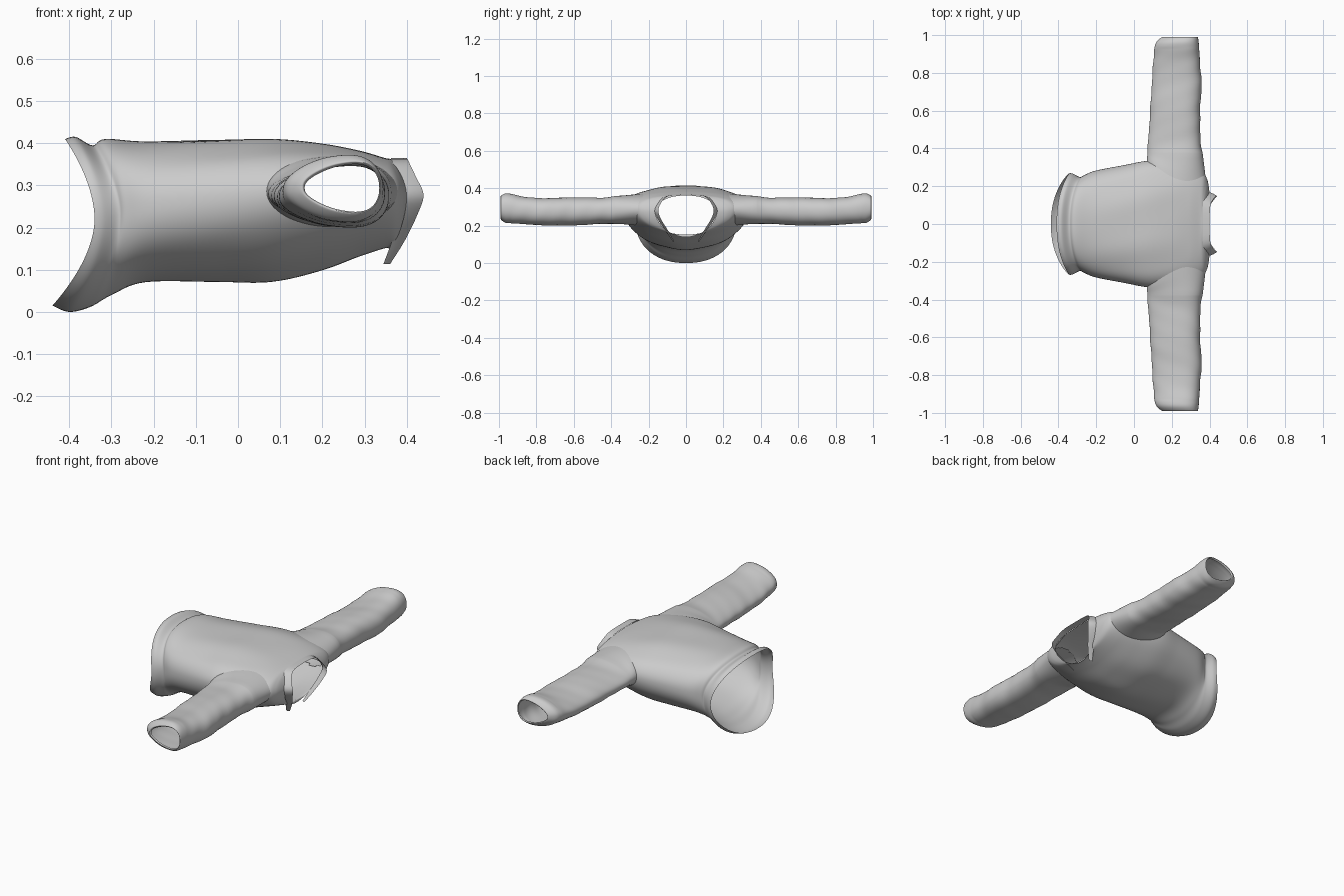
import bpy, bmesh, math
from mathutils import Vector
from mathutils.bvhtree import BVHTree

if "Cube" in bpy.data.objects:
    bpy.data.objects.remove(bpy.data.objects["Cube"])


def spline(rows, steps):
    """Smoothly interpolate a list of equal-length tuples."""
    out, n = [], len(rows)
    for i in range(n - 1):
        a, b, c, d = (rows[max(0, min(n - 1, i + k))] for k in (-1, 0, 1, 2))
        for s in range(steps):
            t = s / steps
            out.append(tuple(
                0.5 * (2 * q + (r - p) * t + (2 * p - 5 * q + 4 * r - u) * t * t
                       + (3 * q - p - 3 * r + u) * t ** 3)
                for p, q, r, u in zip(a, b, c, d)))
    out.append(tuple(rows[-1]))
    return out


def loft(rings, closed=True):
    bm = bmesh.new()
    vs = [[bm.verts.new(p) for p in r] for r in rings]
    n = len(rings[0])
    for a, b in zip(vs, vs[1:]):
        for j in range(n if closed else n - 1):
            k = (j + 1) % n
            bm.faces.new((a[j], a[k], b[k], b[j]))
    bmesh.ops.recalc_face_normals(bm, faces=bm.faces)
    return bm


def finish(bm, name):
    me = bpy.data.meshes.new(name)
    bm.to_mesh(me)
    bm.free()
    for p in me.polygons:
        p.use_smooth = True
    ob = bpy.data.objects.new(name, me)
    bpy.context.collection.objects.link(ob)
    return ob


def power(v, e):
    return math.copysign(abs(v) ** e, v)


# Torso: x at side / top / bottom, half width, top z, bottom z, widest z,
# squareness of the upper and lower half
TORSO = [
    (-.34, -.41, -.44, .270, .410, .015, .22, 2.2, 2.2),
    (-.32, -.385, -.40, .265, .415, .000, .22, 2.3, 2.2),
    (-.285, -.345, -.35, .248, .395, .012, .23, 2.3, 2.2),
    (-.265, -.315, -.30, .258, .410, .040, .24, 2.3, 2.1),
    (-.20, -.22, -.22, .283, .405, .070, .25, 2.3, 2.1),
    (-.05, -.05, -.05, .312, .411, .071, .265, 2.3, 2.0),
    (.08, .08, .08, .335, .413, .071, .28, 2.3, 1.9),
    (.20, .20, .20, .325, .400, .098, .285, 2.5, 1.9),
    (.30, .29, .29, .305, .382, .132, .285, 2.6, 1.9),
    (.365, .345, .345, .272, .366, .150, .285, 2.5, 1.9),
    (.390, .360, .358, .228, .363, .150, .28, 2.2, 1.9),
    (.400, .366, .360, .165, .361, .138, .275, 2.1, 1.8),
]


def torso_ring(row, count=112):
    xs, xt, xb, w, zt, zb, zc, nt, nb = row
    ring = []
    for j in range(count):
        a = 2 * math.pi * j / count
        n = nt if math.sin(a) > 0 else nb
        y = w * power(math.cos(a), 2 / n)
        s = power(math.sin(a), 2 / n)
        z = zc + s * ((zt - zc) if s > 0 else (zc - zb))
        x = xs + ((xt if s > 0 else xb) - xs) * abs(s) ** 1.8
        # soft lengthwise folds in the mid body
        fold = .002 * max(0, 1 - ((xs - .03) / .28) ** 2)
        z -= fold * s * (1 + math.sin(9 * a + 7 * xs))
        ring.append((x, y, z))
    return ring


torso = loft([torso_ring(r) for r in spline(TORSO, 8)])
tree = BVHTree.FromBMesh(torso)

# Armholes cut in the torso
AX, AZ, RX, RZ = .223, .286, .155, .084
cut = [f for f in torso.faces if abs(f.calc_center_median().y) > .12 and
       ((f.calc_center_median().x - AX) / RX) ** 2
       + ((f.calc_center_median().z - AZ) / RZ) ** 2 < .86]
bmesh.ops.delete(torso, geom=cut, context='FACES')
finish(torso, "sweater_torso")

# Sleeves: y, min x, max x, min z, max z
SLEEVE = [
    (.375, .070, .362, .212, .356),
    (.45, .076, .352, .212, .346),
    (.60, .086, .350, .204, .348),
    (.75, .095, .358, .204, .344),
    (.86, .102, .348, .210, .350),
    (.93, .108, .345, .215, .366),
    (.965, .120, .342, .218, .369),
    (.990, .150, .338, .236, .355),
    (.982, .158, .335, .241, .347),
]
NS = 56
angles = [2 * math.pi * j / NS for j in range(NS)]
for side, label in ((-1, "right"), (1, "left")):
    start = []
    for a in angles:
        x, z = AX + RX * math.cos(a), AZ + RZ * math.sin(a)
        hit = tree.ray_cast(Vector((x, side, z)), Vector((0, -side, 0)))[0]
        start.append((x, hit.y if hit else side * .25, z))
    rings = []
    for y, x0, x1, z0, z1 in spline(SLEEVE, 7):
        ring = []
        for a in angles:
            # gentle cross wrinkles along the arm
            k = 1 + .014 * math.sin(48 * y + 2 * a) * math.sin(13 * y + a)
            if y > .93:
                k = 1
            tilt = .010 * math.sin(2 * a)
            ring.append(((x0 + x1) / 2 + (x1 - x0) / 2 * k * power(math.cos(a), .9),
                         side * y,
                         (z0 + z1) / 2 + (z1 - z0) / 2 * k * power(math.sin(a), .9) + tilt))
        rings.append(ring)
    # blend from the armhole seam to the arm tube
    blend = []
    for t in (.2, .4, .6, .8):
        e = t * t * (3 - 2 * t)
        blend.append([(p[0] + (q[0] - p[0]) * t, p[1] + (q[1] - p[1]) * t,
                       p[2] + (q[2] - p[2]) * (e + t) / 2) for p, q in zip(start, rings[0])])
    finish(loft([start] + blend + rings), label + "_sleeve")

# Collar band, open at the front: y, z, seam x, edge x
HALF = [
    (0, .365, .362, .400),
    (.095, .358, .365, .404),
    (.134, .320, .378, .422),
    (.148, .278, .397, .440),
    (.132, .232, .388, .426),
    (.094, .170, .366, .396),
    (.062, .114, .345, .361),
]
path = spline([(-p[0],) + p[1:] for p in HALF[:0:-1]] + HALF, 4)
collar = [[(xs, y * 1.14, z), ((xs + xe) / 2, y * 1.09, z), (xe, y, z)]
          for y, z, xs, xe in path]
finish(loft(collar, closed=False), "collar_band")
